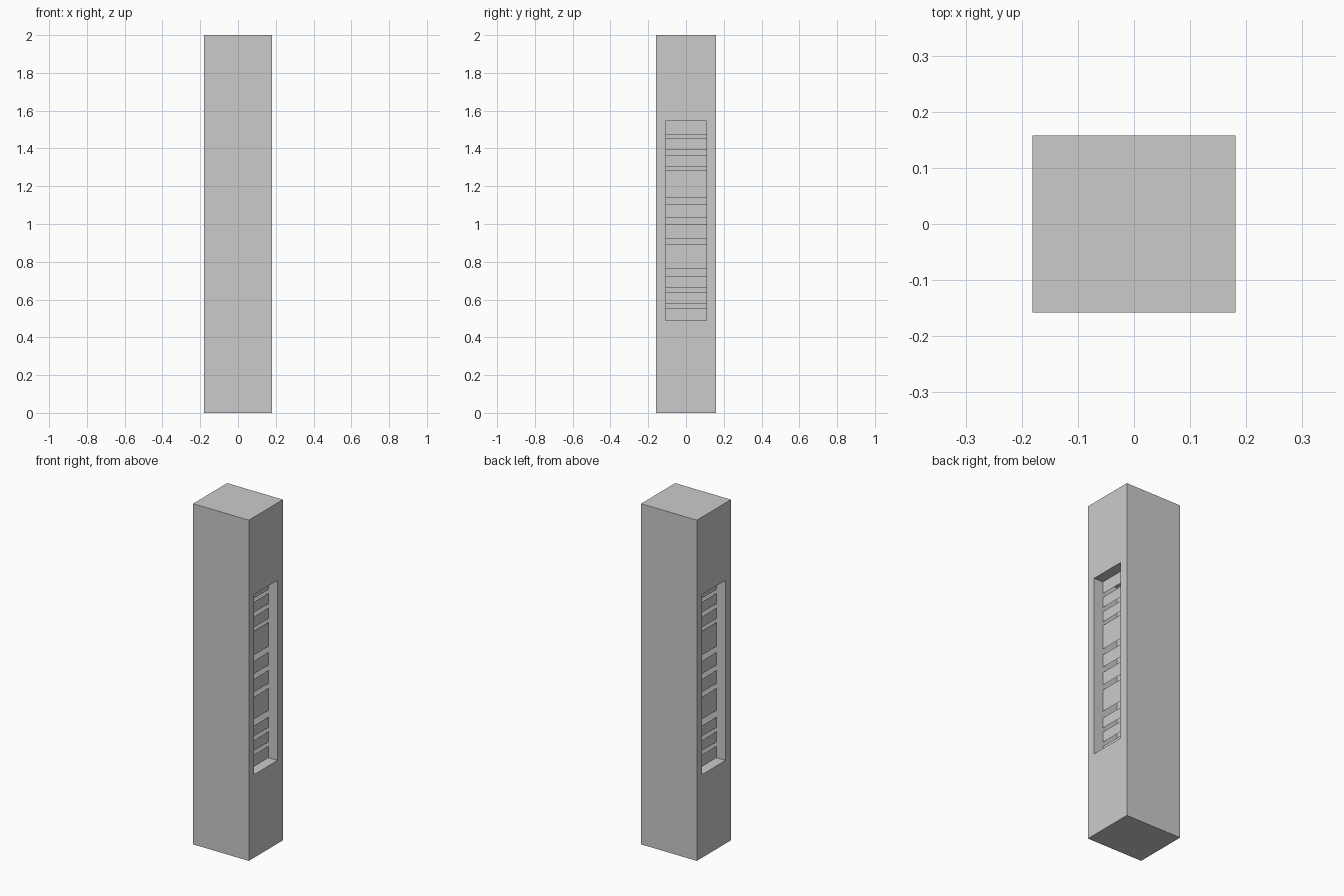
import bpy, bmesh

if "Cube" in bpy.data.objects:
    bpy.data.objects.remove(bpy.data.objects["Cube"])

W, D, H = 0.181, 0.158, 2.0            # half width, half depth, height
OY, OZ0, OZ1 = 0.108, 0.488, 1.545     # window opening
BACK_X, PANEL_X = 0.025, 0.121         # recess back wall and panel plane

# panel height ranges, bottom to top
PANELS = [(OZ0, 0.555), (0.58, 0.641), (0.665, 0.726), (0.765, 0.895),
          (0.924, 1.0), (1.031, 1.106), (1.141, 1.283), (1.304, 1.366),
          (1.391, 1.452), (1.475, OZ1)]


def add_object(name, bm):
    mesh = bpy.data.meshes.new(name)
    bm.normal_update()
    bm.to_mesh(mesh)
    bm.free()
    obj = bpy.data.objects.new(name, mesh)
    bpy.context.collection.objects.link(obj)
    return obj


# tall block with a deep window recess in each side
bm = bmesh.new()
bmesh.ops.create_cube(bm, size=1)
for v in bm.verts:
    v.co = (v.co.x * 2 * W, v.co.y * 2 * D, (v.co.z + 0.5) * H)
bm.normal_update()
for side in (1, -1):
    face = next(f for f in bm.faces if f.normal.x * side > 0.9)
    bmesh.ops.inset_region(bm, faces=[face], thickness=0.03)
    for v in face.verts:
        v.co.y = OY if v.co.y > 0 else -OY
        v.co.z = OZ1 if v.co.z > 1 else OZ0
    inner = bmesh.ops.extrude_discrete_faces(bm, faces=[face])["faces"][0]
    for v in inner.verts:
        v.co.x = side * BACK_X
bmesh.ops.recalc_face_normals(bm, faces=bm.faces)
add_object("pillar_body", bm)

# thin slotted panels set back inside each recess
for side, label in ((1, "right"), (-1, "left")):
    bm = bmesh.new()
    for z0, z1 in PANELS:
        corners = [(-OY, z0), (OY, z0), (OY, z1), (-OY, z1)]
        verts = [bm.verts.new((side * PANEL_X, side * y, z)) for y, z in corners]
        bm.faces.new(verts)
    add_object(label + "_slat_panels", bm)
